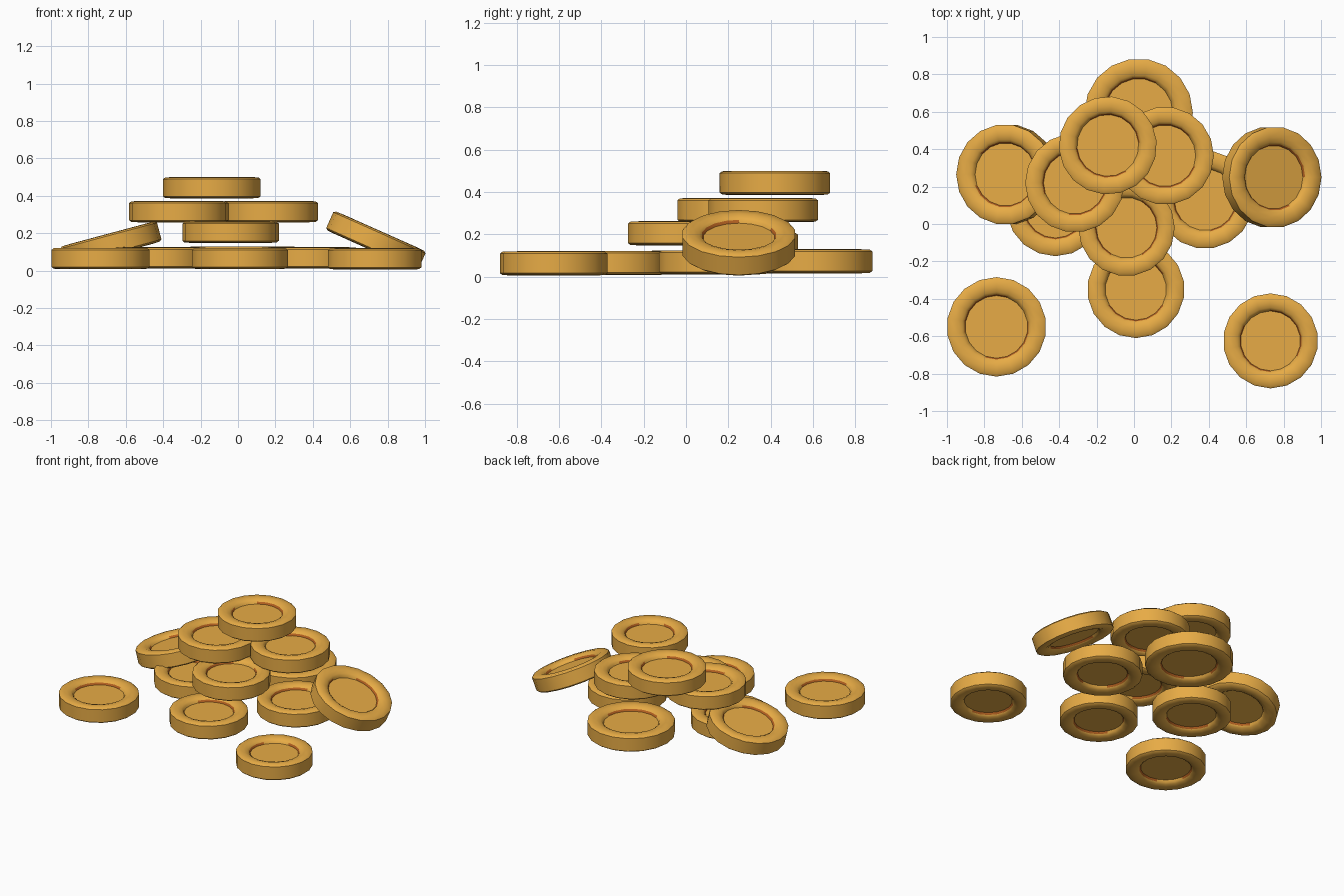
import bpy, bmesh, math

if "Cube" in bpy.data.objects:
    bpy.data.objects.remove(bpy.data.objects["Cube"], do_unlink=True)


def make_material(name, rgb):
    mat = bpy.data.materials.new(name)
    mat.use_nodes = True
    mat.diffuse_color = (*rgb, 1)
    mat.node_tree.nodes["Principled BSDF"].inputs["Base Color"].default_value = (*rgb, 1)
    return mat


gold = make_material("gold", (0.82, 0.42, 0.062))
copper = make_material("copper_seam", (0.46, 0.12, 0.015))

SIDES = 18
# Upper half of the rim section (radius, height), from the outer wall to the disc
HALF = [(0.262, 0.046), (0.25, 0.055), (0.21, 0.057), (0.184, 0.049),
        (0.172, 0.040), (0.165, 0.026)]
PROFILE = HALF + [(r, -z) for r, z in reversed(HALF)]
SEAMS = (len(HALF) - 2, len(HALF))


def make_coin_mesh():
    """Rounded rim turned around z, closed by a recessed disc on both sides."""
    bm = bmesh.new()
    rings = []
    for r, z in PROFILE:
        rings.append([bm.verts.new((r * math.cos(a), r * math.sin(a), z))
                      for a in (math.tau * i / SIDES for i in range(SIDES))])
    for k in range(len(rings)):
        if k == len(HALF) - 1:          # the discs fill the hole here
            continue
        a, b = rings[k], rings[(k + 1) % len(rings)]
        for i in range(SIDES):
            j = (i + 1) % SIDES
            face = bm.faces.new((a[i], a[j], b[j], b[i]))
            # worn copper seam on part of the inner wall
            face.material_index = int(k in SEAMS and i % 9 < 6)
    bm.faces.new(rings[len(HALF) - 1])
    bm.faces.new(rings[len(HALF)][::-1])
    bmesh.ops.recalc_face_normals(bm, faces=bm.faces)
    mesh = bpy.data.meshes.new("coin")
    bm.to_mesh(mesh)
    bm.free()
    mesh.materials.append(gold)
    mesh.materials.append(copper)
    return mesh


# name: centre x, y, z, radius, lean about y, turn about z (degrees)
COINS = {
    "top_coin": (-0.14, 0.42, 0.443, 0.262, 0, 5),
    "upper_left_coin": (0.165, 0.365, 0.315, 0.262, 0, 40),
    "upper_right_coin": (-0.317, 0.22, 0.315, 0.265, 0, 80),
    "middle_coin": (-0.04, -0.02, 0.205, 0.258, 0, 120),
    "base_front_coin": (0.01, -0.35, 0.065, 0.26, 0, 30),
    "base_back_coin": (0.025, 0.595, 0.073, 0.29, 0, 60),
    "base_right_coin": (-0.42, 0.09, 0.068, 0.262, 0, 10),
    "base_left_coin": (0.38, 0.13, 0.068, 0.262, 0, 100),
    "loose_right_coin": (-0.735, -0.55, 0.065, 0.266, 0, 70),
    "loose_left_coin": (0.73, -0.625, 0.063, 0.254, 0, 150),
    "leaning_right_coin": (-0.68, 0.265, 0.142, 0.268, -15, 20),
    "leaning_left_coin": (0.737, 0.25, 0.16, 0.27, 24, 0),
}

base_mesh = make_coin_mesh()
for name, (x, y, z, radius, lean, turn) in COINS.items():
    coin = bpy.data.objects.new(name, base_mesh.copy())
    bpy.context.collection.objects.link(coin)
    coin.location = (x, y, z)
    coin.rotation_mode = 'ZYX'
    coin.rotation_euler = (0, math.radians(lean), math.radians(turn))
    coin.scale = (radius / HALF[0][0], radius / HALF[0][0], 1)
    bpy.ops.object.select_all(action='DESELECT')
    coin.select_set(True)
    bpy.context.view_layer.objects.active = coin
    bpy.ops.object.shade_smooth_by_angle(angle=math.radians(52))
bpy.data.meshes.remove(base_mesh)
